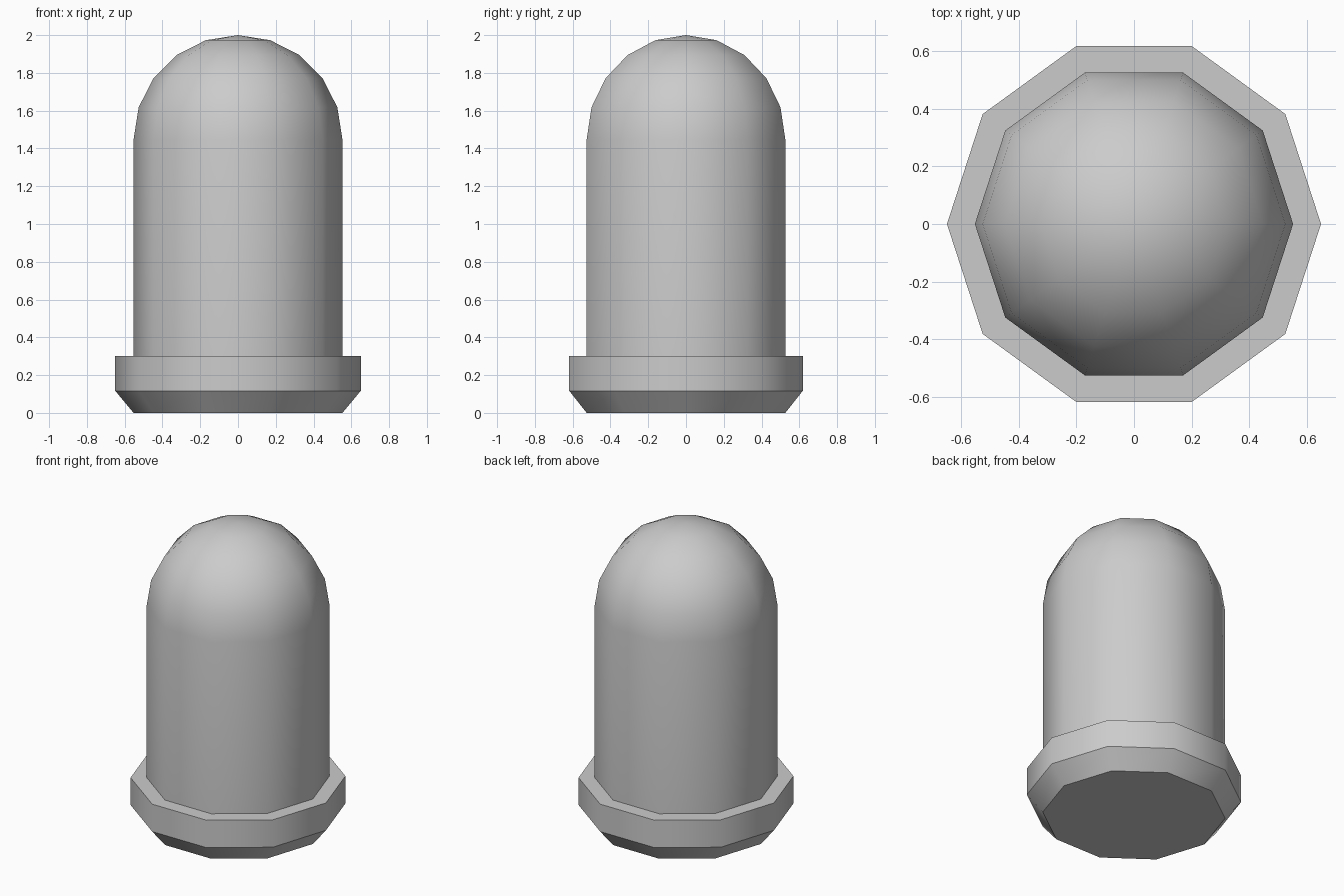
import bpy, bmesh, math

if "Cube" in bpy.data.objects:
    bpy.data.objects.remove(bpy.data.objects["Cube"])

SIDES = 10


def lathe(name, profile):
    """Spin an (r, z) profile around z; zero radius points become poles."""
    bm = bmesh.new()
    rings = []
    for r, z in profile:
        if r == 0:
            rings.append([bm.verts.new((0, 0, z))] * SIDES)
        else:
            rings.append([bm.verts.new((r * math.cos(math.tau * i / SIDES),
                                        r * math.sin(math.tau * i / SIDES), z))
                          for i in range(SIDES)])
    for low, high in zip(rings, rings[1:]):
        for i in range(SIDES):
            j = (i + 1) % SIDES
            # drop the repeated pole vertex so the tip is made of triangles
            bm.faces.new(dict.fromkeys((low[i], low[j], high[j], high[i])))
    bm.faces.new(rings[0][::-1])  # flat base
    bm.normal_update()
    mesh = bpy.data.meshes.new(name)
    bm.to_mesh(mesh)
    bm.free()
    obj = bpy.data.objects.new(name, mesh)
    bpy.context.collection.objects.link(obj)
    bpy.ops.object.select_all(action='DESELECT')
    obj.select_set(True)
    bpy.context.view_layer.objects.active = obj
    bpy.ops.object.shade_smooth_by_angle(angle=math.radians(37))
    return obj


# Chamfered foot, collar, straight body and hemispherical tip in one profile
R, TOP = 0.553, 2.0
profile = [(R, 0), (0.65, 0.117), (0.65, 0.30), (R, 0.30)]
for k in range(5):
    a = math.radians(18 * k)
    profile.append((R * math.cos(a), TOP - R + R * math.sin(a)))
profile.append((0, TOP))
lathe("domed_capsule", profile)
